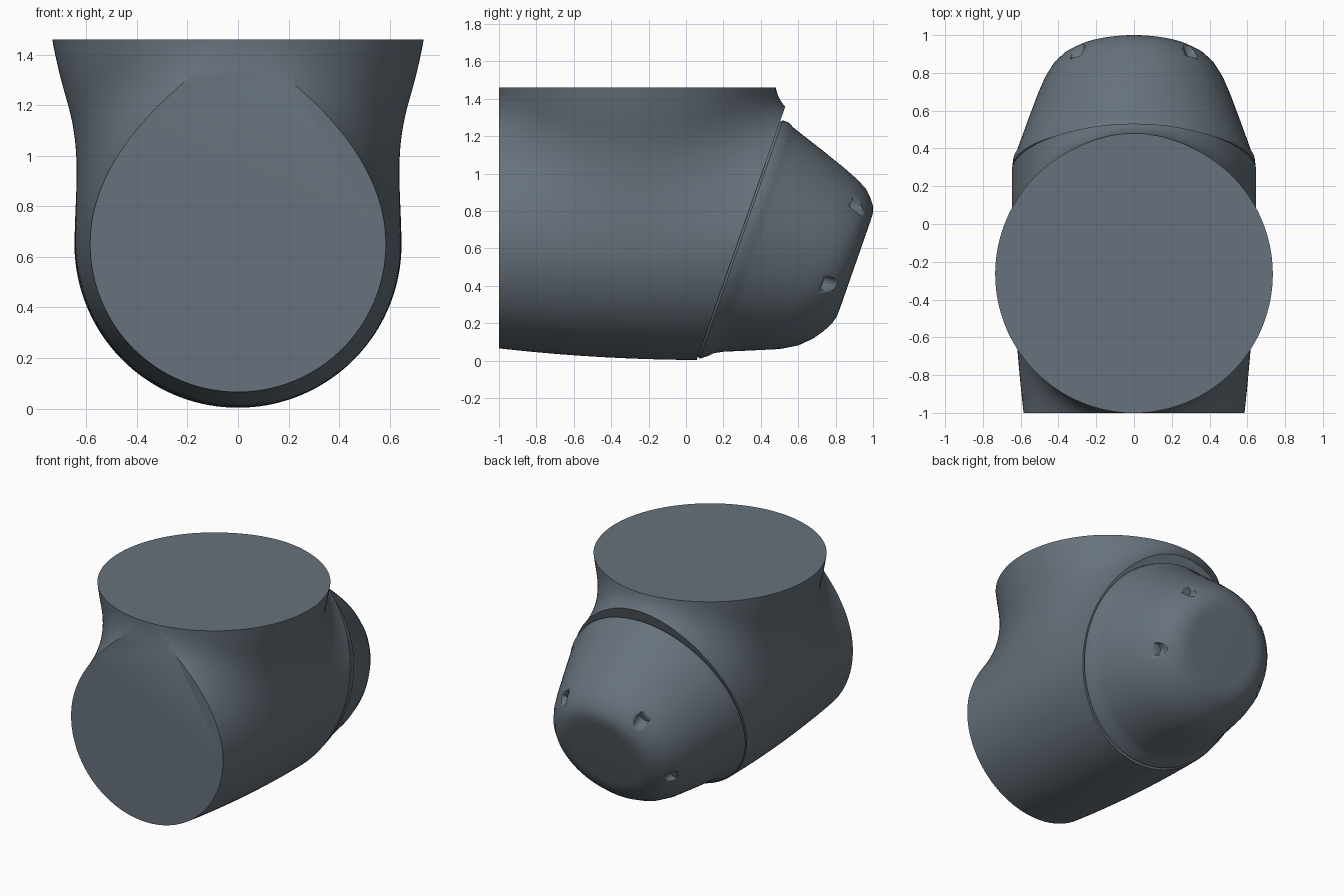
import bpy, bmesh, math
from mathutils import Vector

if "Cube" in bpy.data.objects:
    bpy.data.objects.remove(bpy.data.objects["Cube"])

steel = bpy.data.materials.new("blue_grey")
steel.diffuse_color = (0.135, 0.168, 0.2, 1)
steel.use_nodes = True
steel.node_tree.nodes["Principled BSDF"].inputs["Base Color"].default_value = steel.diffuse_color

# Tilted frame shared by the seam and the rear cap
SEAM = Vector((0, 0.28, 0.64))
AXIS = Vector((0, 0.944, -0.33)).normalized()
UP = Vector((0, 0.33, 0.944)).normalized()
BLEND = 0.25


def finish(bm, name, angle=35):
    bmesh.ops.recalc_face_normals(bm, faces=bm.faces)
    me = bpy.data.meshes.new(name)
    bm.to_mesh(me)
    bm.free()
    ob = bpy.data.objects.new(name, me)
    bpy.context.collection.objects.link(ob)
    me.materials.append(steel)
    bpy.ops.object.select_all(action='DESELECT')
    ob.select_set(True)
    bpy.context.view_layer.objects.active = ob
    bpy.ops.object.shade_smooth_by_angle(angle=math.radians(angle))
    return ob


def field(p):
    """Soft union of a tapered barrel along y and a flared upright neck."""
    x, y, z = p
    r = 0.647 - 0.062 * (max(0, 0.1 - y) / 1.1) ** 2
    barrel = max(math.hypot(x, z - 0.65) - r, -1.3 - y, y - 0.8)
    d = 1.46 - z
    rx = max(0.1, 0.735 - 0.18 * d - 0.25 * d * d)
    ry = 0.735 - 0.05 * d
    neck = (math.hypot(x / rx, (y + 0.265) / ry) - 1) * rx
    neck = max(neck, z - 1.75, 0.4 - z)
    h = max(BLEND - abs(barrel - neck), 0) / BLEND
    return min(barrel, neck) - h * h * BLEND / 4


# Body: sphere pushed out to the blended surface, then trimmed flat
bm = bmesh.new()
bmesh.ops.create_icosphere(bm, subdivisions=6, radius=1)
centre = Vector((0, -0.2, 0.8))
for v in bm.verts:
    ray, lo, hi = v.co.normalized(), 0.0, 2.0
    for _ in range(18):
        mid = (lo + hi) / 2
        if field(centre + ray * mid) < 0:
            lo = mid
        else:
            hi = mid
    v.co = centre + ray * lo
for co, no in (((0, -1, 0), (0, -1, 0)), ((0, 0, 1.46), (0, 0, 1)), (SEAM, AXIS)):
    cut = bmesh.ops.bisect_plane(bm, geom=bm.verts[:] + bm.edges[:] + bm.faces[:],
                                 plane_co=co, plane_no=no, clear_outer=True)
    rim = [e for e in cut["geom_cut"] if isinstance(e, bmesh.types.BMEdge)]
    bmesh.ops.holes_fill(bm, edges=rim, sides=0)
finish(bm, "pipe_body")

# Rear cap: (distance along axis, upward drift, side radius, upright radius)
PROFILE = [(-0.03, 0.01, 0.60, 0.63), (0.0, 0.01, 0.632, 0.665), (0.012, 0.012, 0.645, 0.675),
           (0.05, 0.025, 0.64, 0.66), (0.075, 0.03, 0.625, 0.64), (0.12, 0.034, 0.61, 0.62),
           (0.25, 0.038, 0.565, 0.572), (0.40, 0.042, 0.512, 0.515), (0.487, 0.05, 0.475, 0.472),
           (0.55, 0.064, 0.435, 0.425), (0.59, 0.073, 0.395, 0.378), (0.617, 0.08, 0.345, 0.335),
           (0.63, 0.085, 0.30, 0.295), (0.632, 0.085, 0.25, 0.245)]
SIDES = 96
bm = bmesh.new()
rings = []
for s, drift, rx, rt in PROFILE:
    ring = []
    for i in range(SIDES):
        a = math.tau * i / SIDES
        ring.append(bm.verts.new(SEAM + AXIS * s + UP * (drift + rt * math.sin(a))
                                 + Vector((rx * math.cos(a), 0, 0))))
    rings.append(ring)
for a, b in zip(rings, rings[1:]):
    for i in range(SIDES):
        j = (i + 1) % SIDES
        bm.faces.new((a[i], a[j], b[j], b[i]))
bm.faces.new(rings[0])
bm.faces.new(rings[-1])
cap = finish(bm, "rear_cap")

# Four bolt holes drilled around the cap rim
bm = bmesh.new()
for side in (-1, 1):
    for x, t in ((0.30, 0.385), (0.43, -0.06)):
        pos = SEAM + AXIS * 0.60 + UP * t + Vector((side * x, 0, 0))
        mat = AXIS.to_track_quat('Z', 'Y').to_matrix().to_4x4()
        mat.translation = pos
        bmesh.ops.create_cone(bm, cap_ends=True, segments=20, radius1=0.04,
                              radius2=0.04, depth=0.2, matrix=mat)
drill = finish(bm, "hole_cutter")
drill.hide_render = True
drill.hide_set(True)
mod = cap.modifiers.new("bolt_holes", 'BOOLEAN')
mod.operation = 'DIFFERENCE'
mod.solver = 'EXACT'
mod.object = drill
bpy.context.view_layer.objects.active = cap
bpy.ops.object.modifier_apply(modifier=mod.name)
bpy.data.objects.remove(drill)
